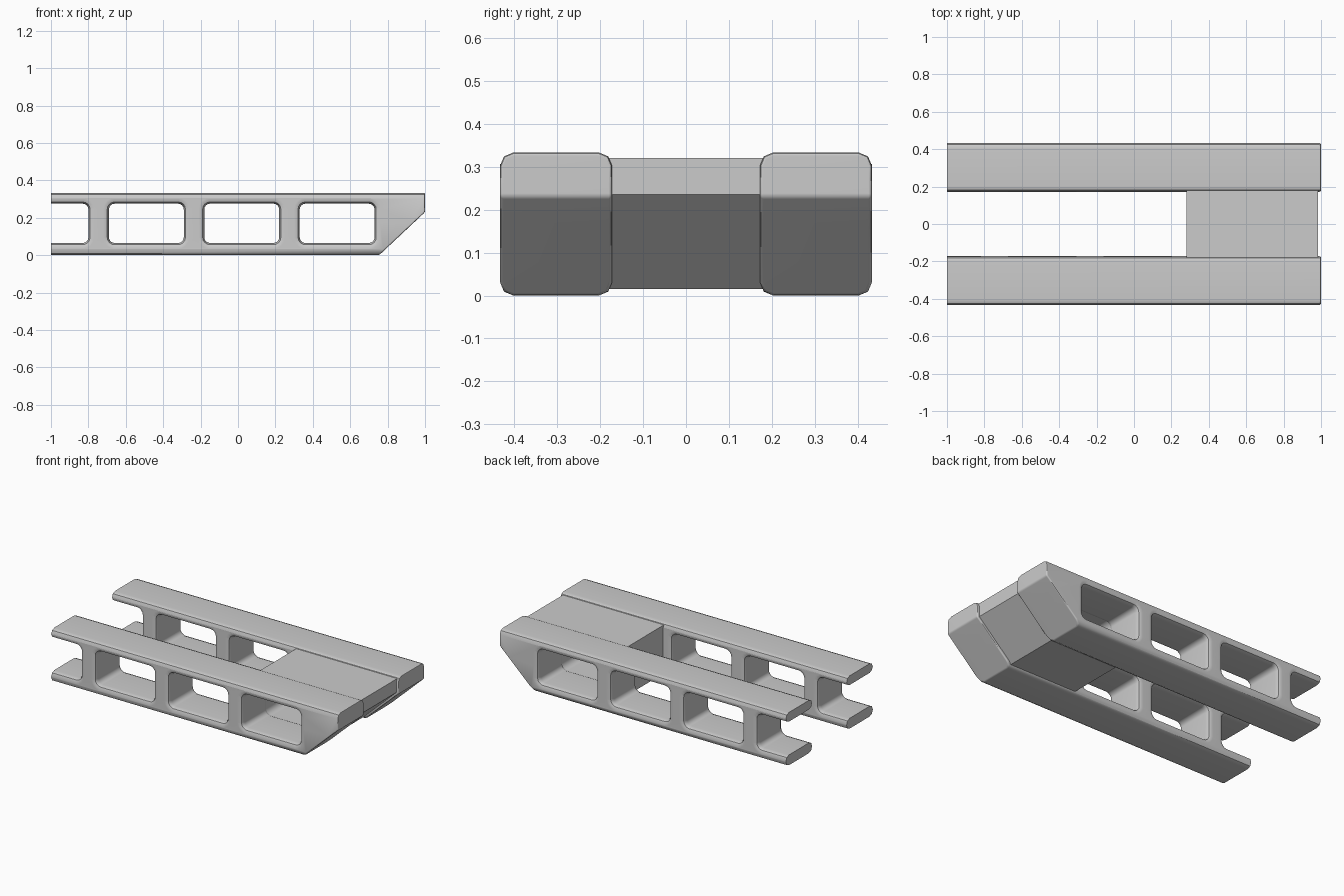
import bpy
import bmesh
import math

cube = bpy.data.objects.get("Cube")
if cube:
    bpy.data.objects.remove(cube)

grey = bpy.data.materials.new("plain_grey")
grey.use_nodes = True
grey.diffuse_color = (0.6, 0.6, 0.6, 1)
grey.node_tree.nodes["Principled BSDF"].inputs["Base Color"].default_value = (0.6, 0.6, 0.6, 1)

MID = 0.17  # height of the seam between the upper and lower halves


def arch(x0, x1, z, r, open_left=False):
    """Half of a rounded window, from the seam up (or down) to z and back."""
    d = 1 if z > MID else -1
    pts = []
    if open_left:
        pts.append((x0, z))
    else:
        pts.append((x0, MID))
        for i in range(5):
            a = math.pi / 8 * i
            pts.append((x0 + r - r * math.cos(a), z - d * (r - r * math.sin(a))))
    for i in range(5):
        a = math.pi / 8 * i
        pts.append((x1 - r + r * math.sin(a), z - d * (r - r * math.cos(a))))
    pts.append((x1, MID))
    return pts


def extruded(name, halves, y0, y1):
    """Extrude the two half profiles along y and weld them at the seam."""
    bm = bmesh.new()
    for half in halves:
        bm.faces.new([bm.verts.new((x, y0, z)) for x, z in half])
    bmesh.ops.remove_doubles(bm, verts=bm.verts, dist=0.0001)
    region = bmesh.ops.extrude_face_region(bm, geom=bm.faces[:], use_keep_orig=True)
    moved = [g for g in region["geom"] if isinstance(g, bmesh.types.BMVert)]
    bmesh.ops.translate(bm, verts=moved, vec=(0, y1 - y0, 0))
    # the inner seam walls are not part of the outer surface
    inner = [f for f in bm.faces if all(len(e.link_faces) > 2 for e in f.edges if abs(e.verts[0].co.y - e.verts[1].co.y) < 0.001)
             and all(abs(v.co.z - MID) < 0.001 for v in f.verts)]
    bmesh.ops.delete(bm, geom=inner, context="FACES")
    bmesh.ops.recalc_face_normals(bm, faces=bm.faces[:])
    return bm


def finish(name, bm):
    mesh = bpy.data.meshes.new(name)
    bm.to_mesh(mesh)
    bm.free()
    mesh.materials.append(grey)
    obj = bpy.data.objects.new(name, mesh)
    bpy.context.collection.objects.link(obj)
    bpy.ops.object.select_all(action="DESELECT")
    obj.select_set(True)
    bpy.context.view_layer.objects.active = obj
    bpy.ops.object.shade_smooth_by_angle(angle=math.radians(40))
    normals = obj.modifiers.new("even_shading", "WEIGHTED_NORMAL")
    normals.keep_sharp = True


def sharp(e, degrees):
    return len(e.link_faces) == 2 and e.calc_face_angle() > math.radians(degrees)


def rail_half(z_window, rim):
    pts = arch(-1, -0.80, z_window, 0.03, open_left=True)
    for x in (-0.69, -0.18, 0.33):
        pts += arch(x, x + 0.40, z_window, 0.03)
    return pts + rim


def rail(name, y0, y1):
    nose = (0.755 + 0.245 * MID / 0.23, MID)
    upper = rail_half(0.275, [nose, (1, 0.23), (1, 0.333), (-1, 0.333)])
    lower = rail_half(0.065, [nose, (0.755, 0), (-1, 0)])
    bm = extruded(name, (upper, lower), y0, y1)

    # wide round-over on the long edges and around the windows
    def on_side(e):
        a, b = (v.co for v in e.verts)
        return (abs(a.y - b.y) < 0.001 and min(a.x, b.x) < 0.74
                and max(a.x, b.x) > -0.999 and sharp(e, 60))
    bmesh.ops.bevel(bm, geom=[e for e in bm.edges if on_side(e)], offset=0.031,
                    offset_type="OFFSET", segments=2, profile=0.5,
                    affect="EDGES", clamp_overlap=False)
    # narrow round-over on the sloped nose
    nose_edges = [e for e in bm.edges
                  if min(v.co.x for v in e.verts) > 0.74 and sharp(e, 35)]
    bmesh.ops.bevel(bm, geom=nose_edges, offset=0.008, offset_type="OFFSET",
                    segments=2, profile=0.5, affect="EDGES", clamp_overlap=False)
    finish(name, bm)


rail("left_rail", 0.172, 0.433)
rail("right_rail", -0.433, -0.172)

# hollow block joining the rails at the nose
nose = (0.75 + 0.235 * (MID - 0.015) / 0.22, MID)
upper = arch(0.32, 0.745, 0.288, 0.04) + [nose, (0.985, 0.235), (0.985, 0.32), (0.28, 0.32), (0.28, MID)]
lower = arch(0.32, 0.745, 0.052, 0.04) + [nose, (0.75, 0.015), (0.28, 0.015), (0.28, MID)]
finish("bridge_block", extruded("bridge_block", (upper, lower), -0.18, 0.18))
